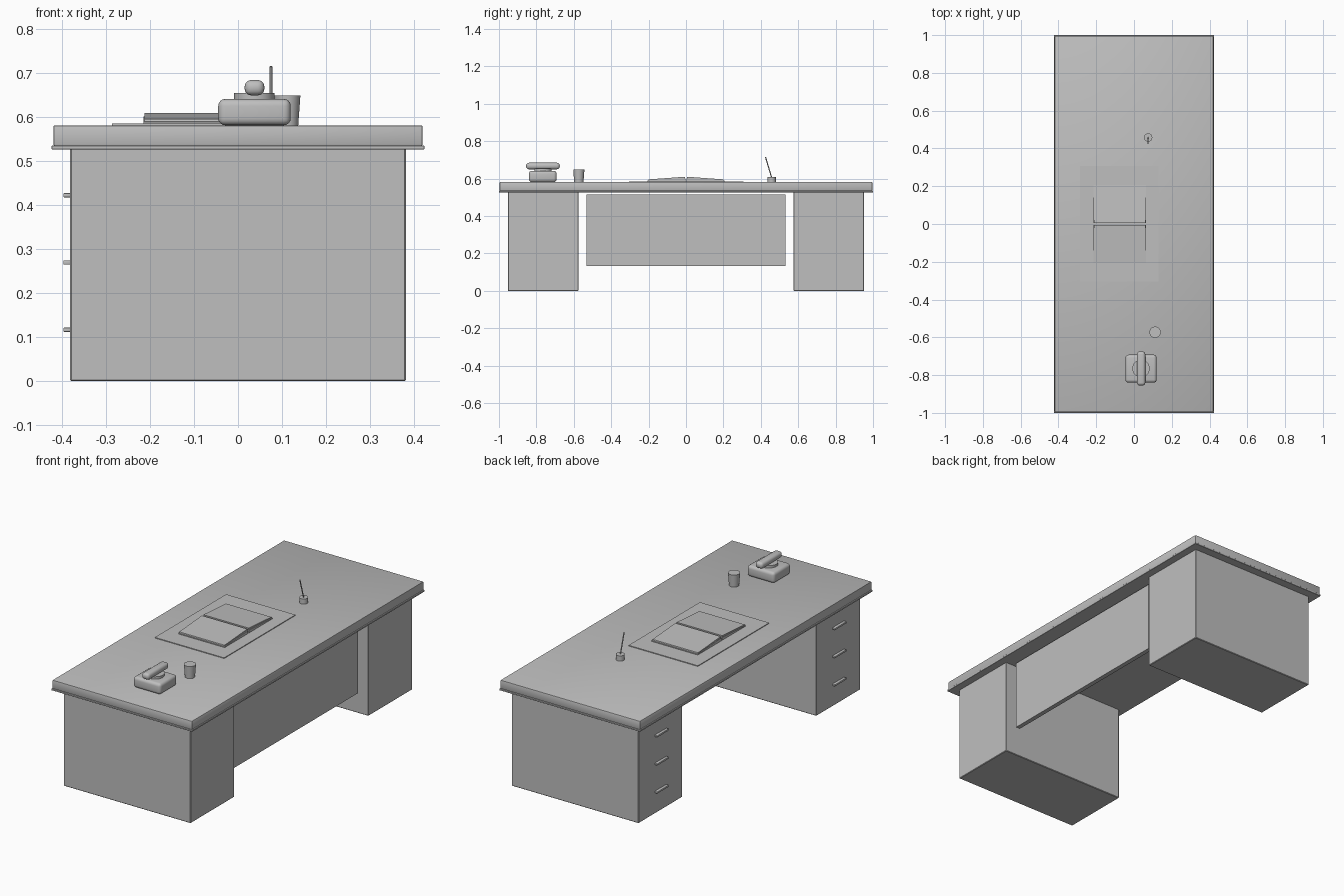
import bpy, bmesh, math
from mathutils import Vector

if "Cube" in bpy.data.objects:
    bpy.data.objects.remove(bpy.data.objects["Cube"], do_unlink=True)

grey = bpy.data.materials.new("plain grey")
grey.use_nodes = True
COLOUR = (0.52, 0.52, 0.52, 1)
grey.diffuse_color = COLOUR
grey.node_tree.nodes["Principled BSDF"].inputs["Base Color"].default_value = COLOUR


def finish(name, bm, smooth=False):
    bmesh.ops.recalc_face_normals(bm, faces=bm.faces)
    mesh = bpy.data.meshes.new(name)
    bm.to_mesh(mesh)
    bm.free()
    mesh.materials.append(grey)
    obj = bpy.data.objects.new(name, mesh)
    bpy.context.collection.objects.link(obj)
    if smooth:
        bpy.ops.object.select_all(action='DESELECT')
        obj.select_set(True)
        bpy.context.view_layer.objects.active = obj
        bpy.ops.object.shade_smooth_by_angle(angle=math.radians(35))
    return obj


def box(name, low, high, bevel=0, segments=1):
    low, high = Vector(low), Vector(high)
    bm = bmesh.new()
    bmesh.ops.create_cube(bm, size=1)
    for v in bm.verts:
        v.co = (low + high) / 2 + v.co * (high - low)
    if bevel:
        bmesh.ops.bevel(bm, geom=bm.edges[:], offset=bevel, segments=segments,
                        profile=0.5, affect='EDGES')
    return finish(name, bm, segments > 1)


def rod(name, start, end, r1, r2, sides=32):
    start, end = Vector(start), Vector(end)
    axis = end - start
    bm = bmesh.new()
    bmesh.ops.create_cone(bm, cap_ends=True, segments=sides, radius1=r1,
                          radius2=r2, depth=axis.length)
    turn = axis.to_track_quat('Z', 'Y')
    for v in bm.verts:
        v.co = (start + end) / 2 + turn @ v.co
    return finish(name, bm, True)


def prism(name, profile, x0, x1):
    # extrude a y-z profile along x
    bm = bmesh.new()
    face = bm.faces.new([bm.verts.new((x0, y, z)) for y, z in profile])
    new = bmesh.ops.extrude_face_region(bm, geom=[face])["geom"]
    for v in new:
        if isinstance(v, bmesh.types.BMVert):
            v.co.x = x1
    return finish(name, bm)


# Desk top and its lip
TOP = 0.582
box("desk_top", (-0.42, -0.996, 0.535), (0.42, 0.996, TOP), 0.004, 2)
box("desk_top_lip", (-0.424, -1, 0.527), (0.424, 1, 0.536), 0.001)

# Drawer pedestals with handles
for side, label in ((-1, "front"), (1, "back")):
    ya, yb = sorted((side * 0.575, side * 0.953))
    box(label + "_pedestal", (-0.382, ya, 0), (0.382, yb, 0.53), 0.003)
    mid = (ya + yb) / 2
    for i in range(3):
        z = 0.117 + i * 0.153
        box(f"{label}_drawer_handle_{i + 1}", (-0.397, mid - 0.05, z - 0.005),
            (-0.378, mid + 0.05, z + 0.005), 0.002, 2)

# Panel between the pedestals
box("modesty_panel", (0.325, -0.533, 0.133), (0.35, 0.533, 0.515))

# Desk pad and open book
box("desk_pad", (-0.287, -0.305, TOP - 0.001), (0.13, 0.308, 0.586))
for side, label in ((-1, "front"), (1, "back")):
    cover = [(0.004, 0.586), (0.206, 0.586), (0.206, 0.59), (0.004, 0.602)]
    pages = [(0.006, 0.6), (0.203, 0.588), (0.201, 0.596), (0.006, 0.61)]
    prism(label + "_book_cover", [(side * y, z) for y, z in cover], -0.215, 0.064)
    prism(label + "_book_pages", [(side * y, z) for y, z in pages], -0.213, 0.06)

# Pen in its holder
rod("pen_holder", (0.075, 0.458, TOP), (0.075, 0.458, 0.61), 0.022, 0.022)
rod("pen", (0.075, 0.458, 0.605), (0.075, 0.425, 0.716), 0.003, 0.003, 12)

# Cup
rod("cup", (0.112, -0.573, TOP), (0.112, -0.573, 0.65), 0.025, 0.03)

# Telephone
box("phone_body", (-0.045, -0.84, TOP), (0.12, -0.692, 0.642), 0.016, 4)
rod("phone_dial", (0.037, -0.765, 0.638), (0.037, -0.765, 0.655), 0.046, 0.046)
box("phone_handset", (0.015, -0.855, 0.65), (0.06, -0.675, 0.685), 0.015, 4)
